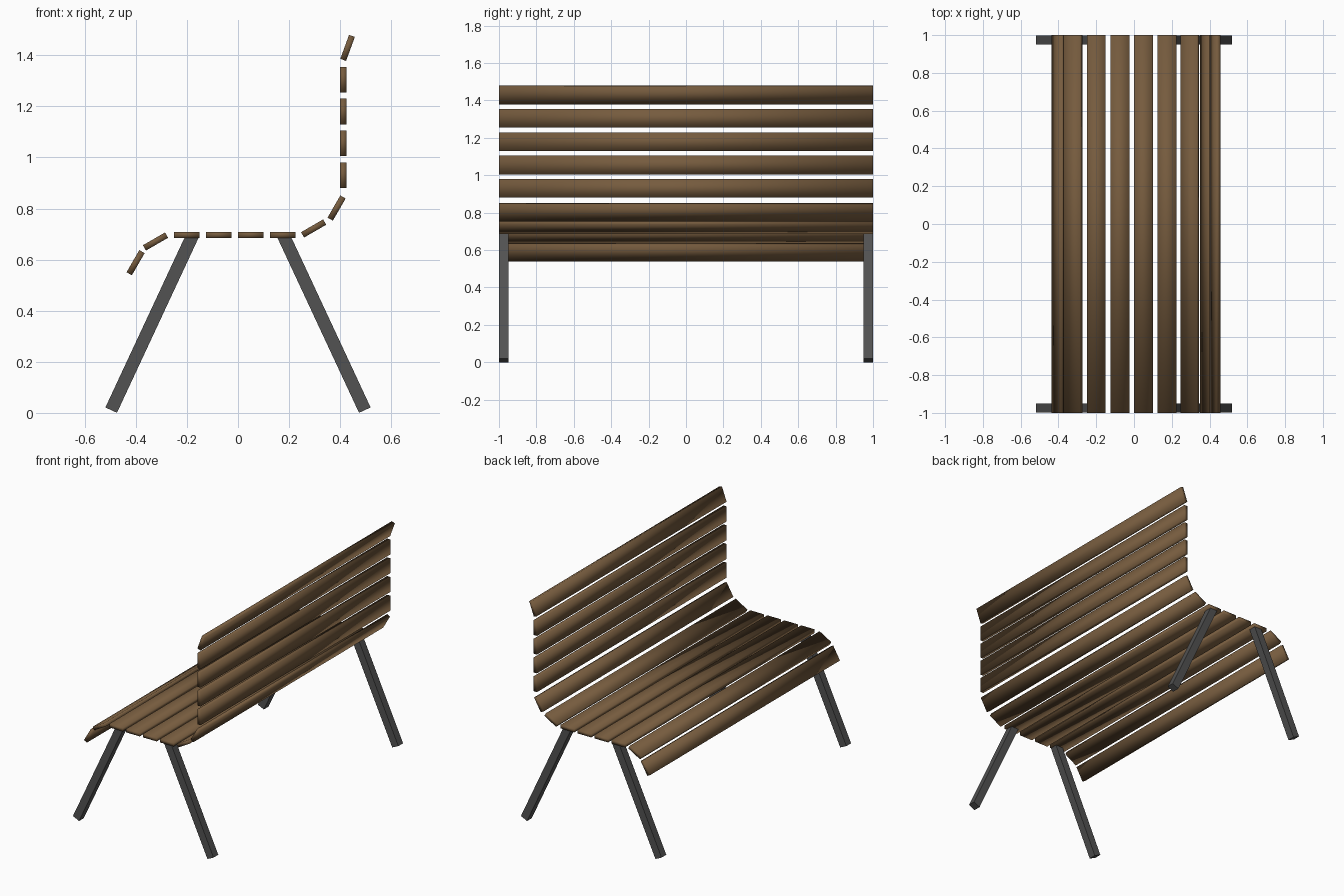
import bpy
import math
from mathutils import Matrix

cube = bpy.data.objects.get("Cube")
if cube:
    bpy.data.objects.remove(cube, do_unlink=True)


def material(name, color):
    mat = bpy.data.materials.new(name)
    mat.use_nodes = True
    mat.diffuse_color = color
    mat.node_tree.nodes["Principled BSDF"].inputs["Base Color"].default_value = color
    return mat


wood = material("brown wood", (0.18, 0.105, 0.048, 1))
metal = material("dark grey metal", (0.085, 0.085, 0.085, 1))


def bar(name, size, location, pitch, mat, smooth):
    """Box turned about the y axis; pitch lifts its +x end."""
    bpy.ops.mesh.primitive_cube_add(size=1, location=location)
    ob = bpy.context.object
    ob.name = name
    ob.data.transform(Matrix.Diagonal((*size, 1)))
    ob.rotation_euler.y = -math.radians(pitch)
    ob.data.materials.append(mat)
    for face in ob.data.polygons:
        face.use_smooth = smooth


def slat(name, x, z, pitch):
    bar(name, (0.1, 2, 0.024), (x, 0, z), pitch, wood, True)


# Rolled front edge
slat("front_edge_slat_lower", -0.401, 0.588, 60)
slat("front_edge_slat_upper", -0.323, 0.671, 30)

# Flat seat
for i in range(4):
    slat(f"seat_slat_{i + 1}", -0.2 + 0.125 * i, 0.697, 0)

# Curve between seat and backrest
slat("curve_slat_lower", 0.296, 0.722, 30)
slat("curve_slat_upper", 0.386, 0.802, 60)

# Upright backrest with a tilted top slat
for i in range(4):
    slat(f"back_slat_{i + 1}", 0.412, 0.93 + 0.125 * i, 90)
slat("back_slat_top", 0.429, 1.429, 70)

# Splayed square legs
for x_name, sx in (("left", 1), ("right", -1)):
    for y_name, sy in (("front", -1), ("back", 1)):
        bar(f"{y_name}_{x_name}_leg", (0.05, 0.05, 0.755),
            (sx * 0.337, sy * 0.974, 0.353), sx * 25, metal, False)
